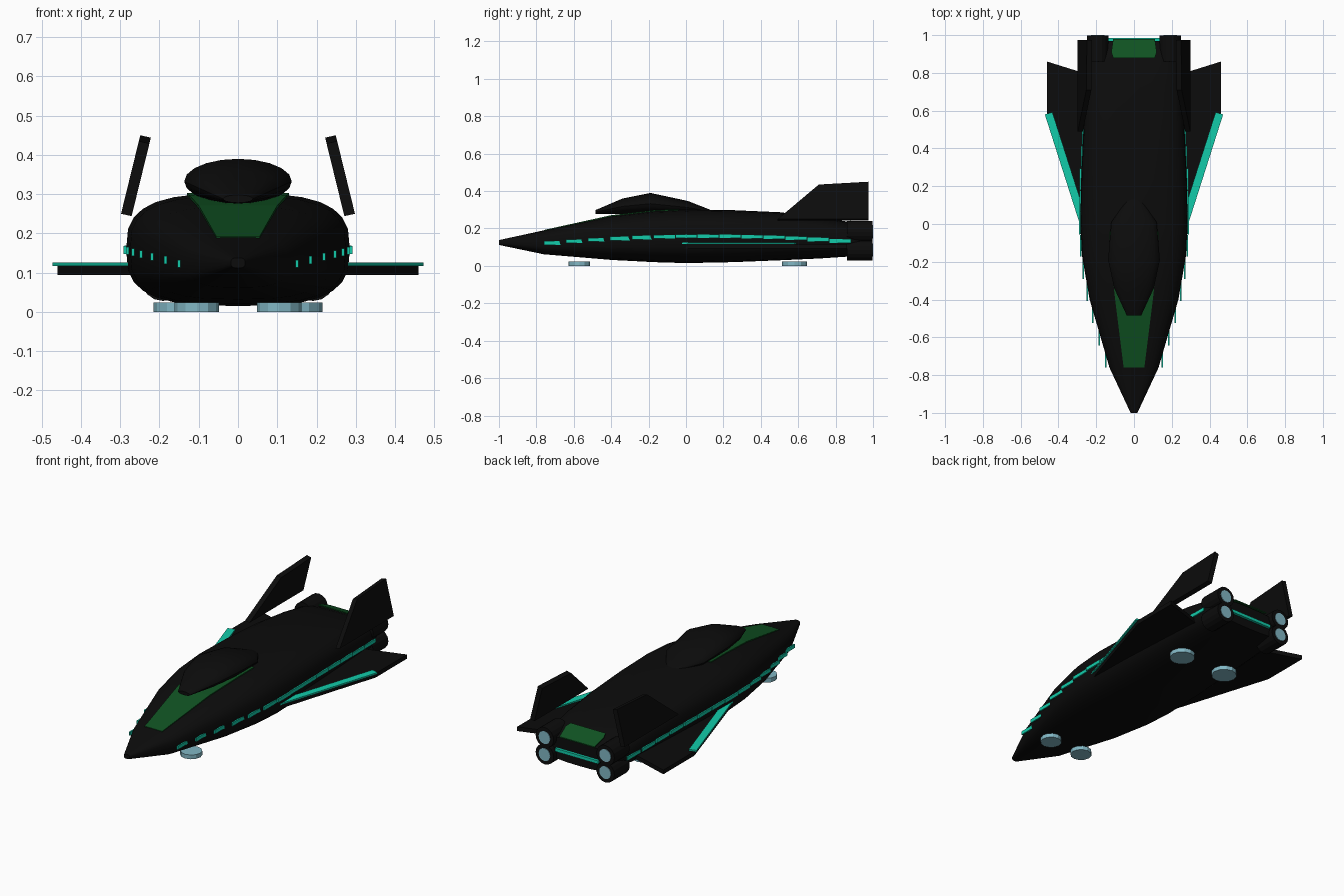
import bpy, bmesh, math
from mathutils import Vector

if "Cube" in bpy.data.objects:
    bpy.data.objects.remove(bpy.data.objects["Cube"])


def material(name, rgb):
    m = bpy.data.materials.new(name)
    m.diffuse_color = (*rgb, 1)
    m.use_nodes = True
    m.node_tree.nodes["Principled BSDF"].inputs["Base Color"].default_value = m.diffuse_color
    return m


BLACK = material("hull black", (0.0035, 0.0035, 0.0035))
TEAL = material("teal glow", (0.006, 0.6, 0.4))
GREEN = material("dark green glass", (0.005, 0.085, 0.016))
BLUE = material("pale blue", (0.22, 0.47, 0.55))


def make(name, verts, faces, mat, smooth=False):
    me = bpy.data.meshes.new(name)
    me.from_pydata(verts, [], faces)
    bm = bmesh.new()
    bm.from_mesh(me)
    bmesh.ops.recalc_face_normals(bm, faces=bm.faces)
    bm.to_mesh(me)
    bm.free()
    me.materials.append(mat)
    ob = bpy.data.objects.new(name, me)
    bpy.context.collection.objects.link(ob)
    if smooth:
        bpy.ops.object.select_all(action='DESELECT')
        bpy.context.view_layer.objects.active = ob
        ob.select_set(True)
        bpy.ops.object.shade_smooth_by_angle(angle=math.radians(35))
    return ob


def loft(name, stations, power, n, mat):
    """Skin superellipse sections given as (y, half width, bottom, top)."""
    verts = []
    for y, w, b, t in stations:
        for i in range(n):
            a = 2 * math.pi * i / n
            c, s = math.cos(a), math.sin(a)
            verts.append((w * math.copysign(abs(c) ** power, c), y,
                          (b + t) / 2 + (t - b) / 2 * math.copysign(abs(s) ** power, s)))
    k = len(stations)
    faces = [(r * n + i, r * n + (i + 1) % n, (r + 1) * n + (i + 1) % n, (r + 1) * n + i)
             for r in range(k - 1) for i in range(n)]
    faces += [tuple(range(n)), tuple(range((k - 1) * n, k * n))]
    return make(name, verts, faces, mat, True)


def slab(name, outline, offset, mat):
    """Extrude a flat 3D outline by an offset vector."""
    n = len(outline)
    top = [tuple(Vector(p) + Vector(offset)) for p in outline]
    faces = [tuple(range(n)), tuple(range(n, 2 * n))]
    faces += [(i, (i + 1) % n, n + (i + 1) % n, n + i) for i in range(n)]
    return make(name, list(outline) + top, faces, mat)


def box(name, lo, hi, mat):
    (a, b, c), (d, e, f) = lo, hi
    return slab(name, [(a, b, c), (d, b, c), (d, e, c), (a, e, c)], (0, 0, f - c), mat)


def cylinder(name, center, r, axis, depth, mat, n=16):
    x, y, z = center
    pts = []
    for i in range(n):
        a = 2 * math.pi * i / n
        u, v = r * math.cos(a), r * math.sin(a)
        pts.append((x + u, y + v, z) if axis == 'z' else (x + u, y, z + v))
    return slab(name, pts, (0, 0, depth) if axis == 'z' else (0, depth, 0), mat)


# Hull
HULL = [(-1, .018, .112, .138), (-.76, .13, .062, .19), (-.4, .235, .032, .268),
        (-.17, .275, .02, .295), (0, .285, .015, .302), (.25, .28, .02, .298),
        (.5, .268, .03, .287), (.72, .255, .04, .262), (.87, .24, .05, .235),
        (.97, .21, .062, .195)]
loft("hull", HULL, .667, 28, BLACK)


def hull_width(y):
    for p, q in zip(HULL, HULL[1:]):
        if p[0] <= y <= q[0]:
            return p[1] + (q[1] - p[1]) * (y - p[0]) / (q[0] - p[0])


# Canopy
loft("canopy", [(-.485, .038, .278, .298), (-.34, .105, .276, .36), (-.19, .137, .275, .39),
                (.01, .12, .277, .347), (.13, .035, .282, .3)], 1, 20, BLACK)

# Windshield plate on the nose, following the hull's top line
ws = [(-.76, .055, .192), (-.4, .1, .271), (-.17, .125, .298), (-.04, .13, .303)]
wv = [(s * w, y, z) for y, w, z in ws for s in (-1, 1)]
wv += [(x, y, z - .006) for x, y, z in wv]
wf = []
for i in range(0, 6, 2):
    wf += [(i, i + 1, i + 3, i + 2), (i + 8, i + 9, i + 11, i + 10),
           (i, i + 2, i + 10, i + 8), (i + 1, i + 3, i + 11, i + 9)]
wf += [(0, 1, 9, 8), (6, 7, 15, 14)]
make("windshield", wv, wf, GREEN)

# Rear window and light bar
slab("rear_window", [(-.11, .88, .236), (.11, .88, .236), (.12, .91, .226),
                     (.11, .98, .196), (-.11, .98, .196), (-.12, .91, .226)],
     (0, 0, .006), GREEN)
box("tail_light", (-.135, .965, .113), (.135, .985, .131), TEAL)

for s, side in ((-1, "left"), (1, "right")):
    # Wings with glowing leading edges
    slab(side + "_wing", [(s * .2, -.2, .094), (s * .285, .02, .094), (s * .46, .58, .094),
                          (s * .46, .86, .094), (s * .3, .81, .094), (s * .2, .78, .094)],
         (0, 0, .024), BLACK)
    slab(side + "_wing_light", [(s * .255, -.1, .117), (s * .472, .58, .117),
                                (s * .432, .592, .117), (s * .215, -.088, .117)],
         (0, 0, .009), TEAL)
    # Inward leaning tail fins
    prof = [(.49, .25), (.71, .435), (.975, .45), (.975, .25)]
    slab(side + "_fin", [(s * (.298 - (z - .25) * .245), y, z) for y, z in prof],
         (-s * .027, 0, -.006), BLACK)
    # Segmented side stripe
    for i in range(14):
        y0 = -.76 + i * .1175
        yc = y0 + .059
        x = hull_width(yc) + .003
        z = .159 - .036 * ((yc - .13) / .83) ** 2
        box(f"{side}_stripe_{i}", (s * x - .004, y0, z - .01),
            (s * x + .004, y0 + .115, z + .01), TEAL)
    # Stacked engine nozzles with pale cores
    for zc, level in ((.085, "lower"), (.182, "upper")):
        cylinder(f"{side}_{level}_nozzle", (s * .191, .86, zc), .057, 'y', .137, BLACK)
        cylinder(f"{side}_{level}_core", (s * .191, .99, zc), .036, 'y', .01, BLUE)
    # Landing pads
    cylinder(side + "_front_pad", (s * .105, -.57, 0), .057, 'z', .024, BLUE, 12)
    cylinder(side + "_rear_pad", (s * .147, .58, 0), .068, 'z', .024, BLUE, 12)
